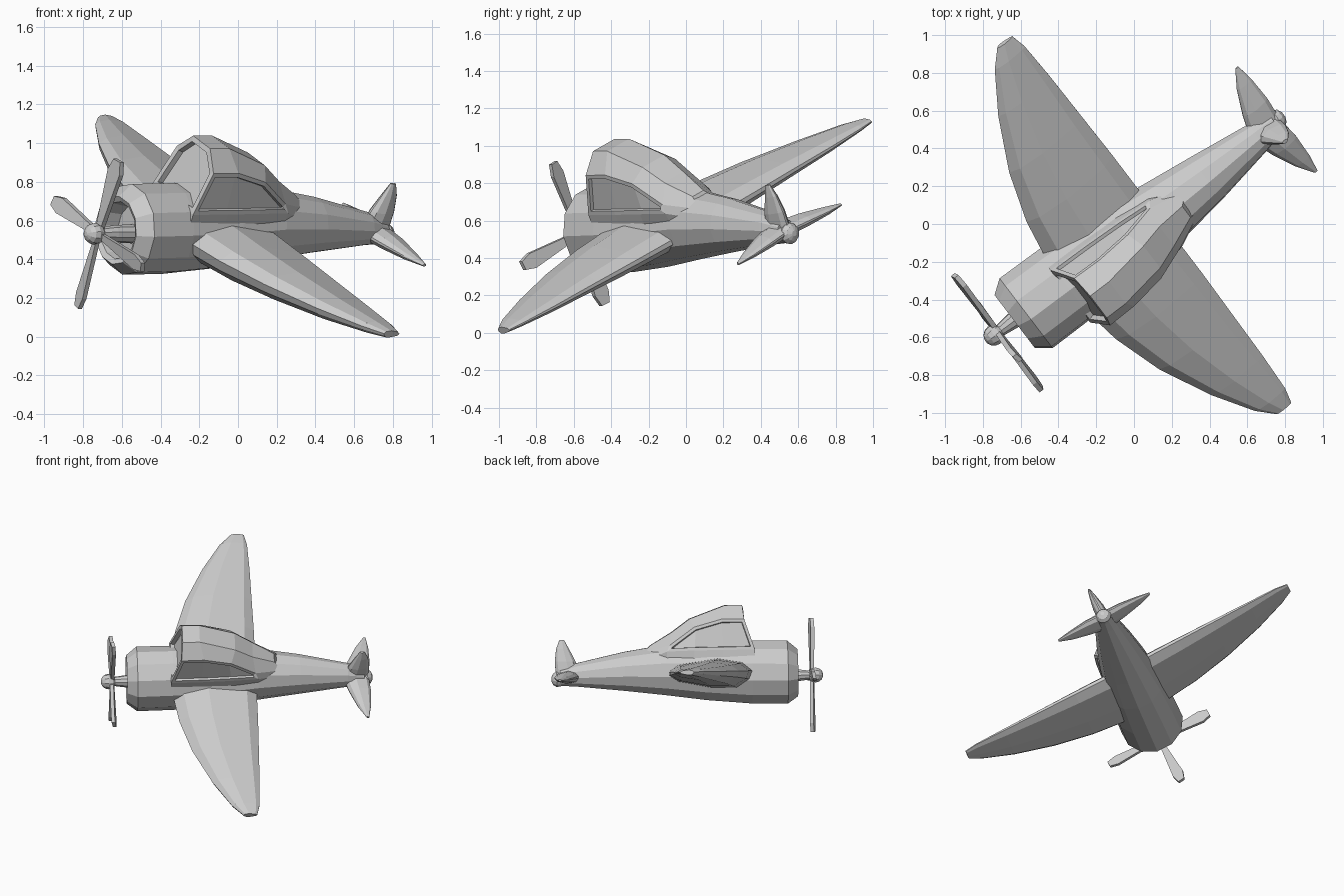
import bpy, bmesh, math
from mathutils import Vector

if "Cube" in bpy.data.objects:
    bpy.data.objects.remove(bpy.data.objects["Cube"])

# Aircraft frame: s runs nose to tail, v to the left wing, h up; banked and yawed
YAW, ROLL = math.radians(37.3), math.radians(24.6)
cy, sy, cr, sr = math.cos(YAW), math.sin(YAW), math.cos(ROLL), math.sin(ROLL)
U = Vector((cy, sy, 0))
V = Vector((sy * cr, -cy * cr, -sr))
W = Vector((sy * sr, -cy * sr, cr))
ORIGIN = Vector((0.004, -0.006, 0.537)) + V * 0.013


def place(p):
    return ORIGIN + U * p[0] + V * p[1] + W * p[2]


def finish(name, bm):
    bmesh.ops.recalc_face_normals(bm, faces=bm.faces)
    mesh = bpy.data.meshes.new(name)
    bm.to_mesh(mesh)
    bm.free()
    obj = bpy.data.objects.new(name, mesh)
    bpy.context.collection.objects.link(obj)
    return obj


def loft(rings, caps=True):
    """Skin a list of closed rings; returns the bmesh, vertices and face grid."""
    bm = bmesh.new()
    vs = [[bm.verts.new(place(p)) for p in r] for r in rings]
    n = len(rings[0])
    grid = [[bm.faces.new((a[i], a[(i + 1) % n], b[(i + 1) % n], b[i]))
             for i in range(n)] for a, b in zip(vs, vs[1:])]
    if caps:
        bm.faces.new(vs[0])
        bm.faces.new(vs[-1])
    return bm, vs, grid


def round_ring(s, c, rv, rh, n):
    return [(s, rv * math.sin(2 * math.pi * (i + 0.5) / n),
             c + rh * math.cos(2 * math.pi * (i + 0.5) / n)) for i in range(n)]


def turned(name, sections, n):
    return finish(name, loft([round_ring(*q, n) for q in sections])[0])


# Chord fraction and thickness of the faceted aerofoils
WING_FOIL = [(0, 0.1), (0.12, 0.7), (0.42, 1), (0.88, 0.6), (1, 0.1),
             (1, -0.15), (0.88, -0.6), (0.5, -1.05), (0.2, -1.1), (0.04, -0.5)]
TAIL_FOIL = [(0, 0.15), (0.13, 0.7), (0.45, 1), (0.88, 0.6), (1, 0.12)]
TAIL_FOIL += [(f, -t) for f, t in reversed(TAIL_FOIL)]


def surface(name, stations, foil, direction):
    """Wing or tail surface from (span, offset, lead, trail, half thickness)."""
    rings = []
    for span, off, le, te, th in stations:
        ring = []
        for f, t in foil:
            s = le + f * (te - le)
            ring.append((s, t * th, span) if direction == 0
                        else (s, span * direction, off + t * th))
        rings.append(ring)
    return finish(name, loft(rings)[0])


# Fuselage with recessed cowl opening
turned("fuselage", [
    (-0.70, 0.02, 0.13, 0.13), (-0.80, 0.02, 0.15, 0.15),
    (-0.815, 0.02, 0.178, 0.178), (-0.74, 0.025, 0.235, 0.238),
    (-0.48, 0.03, 0.232, 0.238), (-0.15, 0.04, 0.215, 0.217),
    (0.15, 0.055, 0.182, 0.19), (0.45, 0.05, 0.142, 0.147),
    (0.80, 0.03, 0.086, 0.088), (0.92, 0.012, 0.062, 0.062)], 12)

# Tail cone
turned("tail_cone", [(0.90, 0, 0.05, 0.05), (0.945, 0, 0.058, 0.058),
                     (0.97, 0, 0.042, 0.042), (0.982, 0, 0.015, 0.015)], 12)

# Canopy: base, sill, shoulder and roof points at each station
half = [
    [(-0.50, 0.19, 0.12), (-0.50, 0.192, 0.195), (-0.425, 0.172, 0.42), (-0.415, 0.08, 0.52)],
    [(-0.27, 0.185, 0.12), (-0.27, 0.188, 0.195), (-0.26, 0.168, 0.42), (-0.29, 0.08, 0.52)],
    [(-0.06, 0.175, 0.12), (-0.06, 0.18, 0.195), (-0.06, 0.16, 0.365), (-0.03, 0.08, 0.425)],
    [(0.14, 0.15, 0.12), (0.14, 0.162, 0.19), (0.12, 0.145, 0.235), (0.10, 0.07, 0.33)],
    [(0.32, 0.07, 0.10), (0.32, 0.08, 0.12), (0.32, 0.07, 0.175), (0.26, 0.04, 0.235)],
]
rings = [h + [(s, -v, z) for s, v, z in reversed(h)] for h in half]
bm, vs, grid = loft(rings, caps=False)
first = vs[0]
bm.faces.new((first[0], first[1], first[6], first[7]))
screen = bm.faces.new(first[1:7])
bm.faces.new(vs[-1])
bmesh.ops.recalc_face_normals(bm, faces=bm.faces)
# Sunken windscreen and side windows
for panes, frame, sink in (([screen], 0.028, -0.03),
                           ([g[1] for g in grid[:3]], 0.022, -0.018),
                           ([g[5] for g in grid[:3]], 0.022, -0.018)):
    bmesh.ops.inset_region(bm, faces=panes, thickness=frame, use_even_offset=True)
    bmesh.ops.inset_region(bm, faces=panes, thickness=0.004, depth=sink,
                           use_even_offset=True)
finish("canopy", bm)

# Wings and tailplanes, mirrored left and right
WING = [(0.10, 0.03, -0.495, 0.13, 0.105), (0.43, 0.033, -0.445, 0.13, 0.092),
        (0.72, 0.037, -0.36, 0.125, 0.074), (1.02, 0.04, -0.225, 0.12, 0.052),
        (1.25, 0.045, -0.09, 0.11, 0.03), (1.34, 0.045, -0.01, 0.09, 0.018)]
TAIL = [(0.03, 0.015, 0.77, 0.955, 0.048), (0.14, 0.01, 0.805, 0.965, 0.042),
        (0.28, 0.0, 0.865, 0.96, 0.025), (0.38, -0.005, 0.925, 0.945, 0.008)]
for side, d in (("left", 1), ("right", -1)):
    surface(side + "_wing", WING, WING_FOIL, d)
    surface(side + "_tailplane", TAIL, TAIL_FOIL, d)

# Fin
surface("fin", [(0.03, 0, 0.77, 0.95, 0.048), (0.13, 0, 0.805, 0.955, 0.042),
                (0.22, 0, 0.85, 0.945, 0.025), (0.285, 0, 0.885, 0.92, 0.01)],
        TAIL_FOIL, 0)

# Propeller shaft and spinner
turned("propeller_shaft", [(-0.93, 0, 0.03, 0.03), (-0.82, 0, 0.045, 0.045),
                           (-0.69, 0, 0.05, 0.05)], 10)
ball = [(-0.945 - 0.057 * math.cos(a), 0, 0.057 * math.sin(a), 0.057 * math.sin(a))
        for a in (0.2, 0.65, 1.1, 1.57, 2.1, 2.6)]
turned("spinner", ball, 10)

# Four propeller blades
OUTLINE = [(0.03, 0.016), (0.35, 0.042), (0.415, 0.024)]
OUTLINE += [(r, -w) for r, w in reversed(OUTLINE)]
for k in range(4):
    a = k * math.pi / 2
    rings = []
    for off in (-0.013, 0.013):
        ring = []
        for r, w in OUTLINE:
            ring.append((-0.92 + off + 0.2 * w, r * math.sin(a) + w * math.cos(a),
                         r * math.cos(a) - w * math.sin(a)))
        rings.append(ring)
    finish("propeller_blade_%d" % (k + 1), loft(rings)[0])
